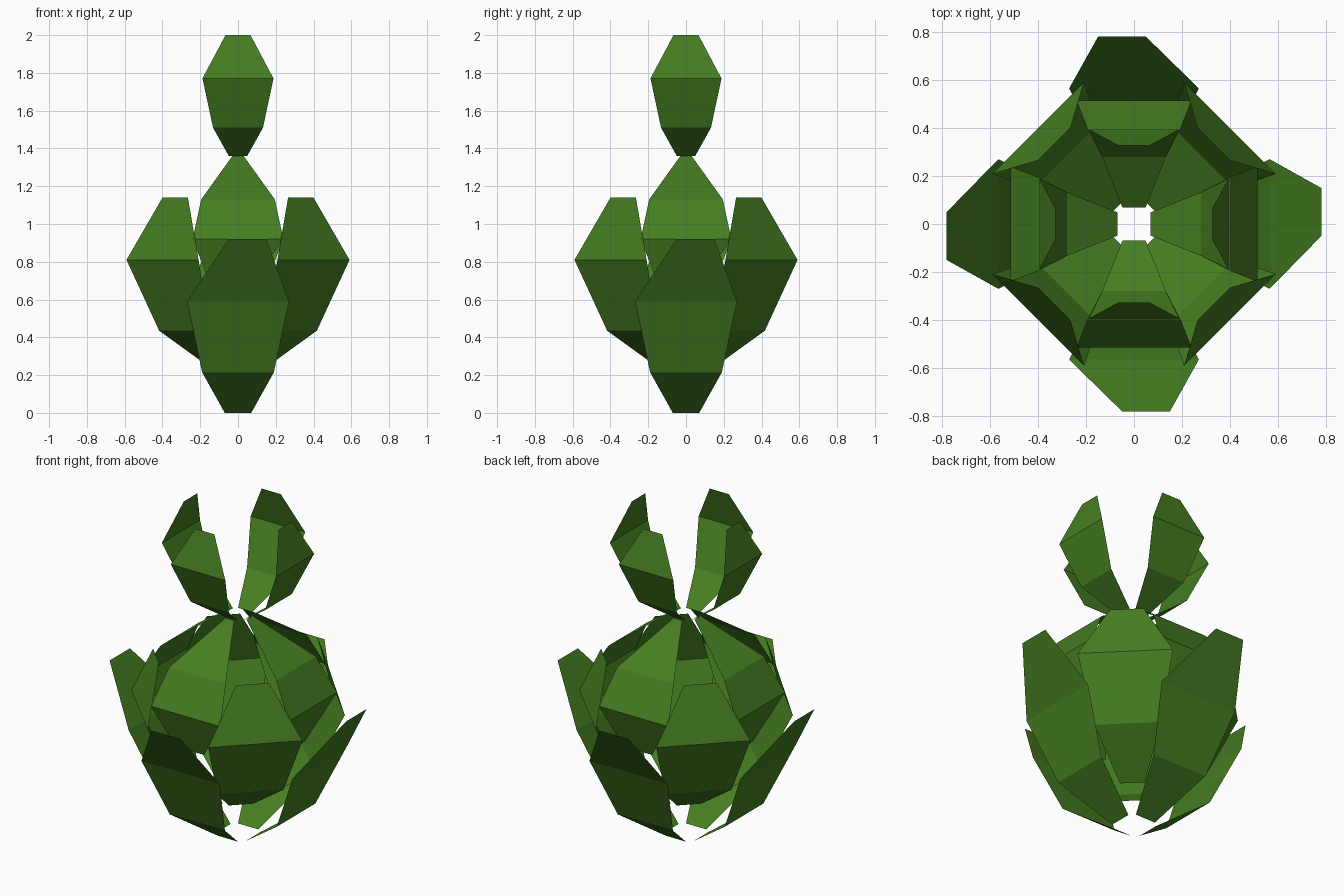
import bpy
import math

if "Cube" in bpy.data.objects:
    bpy.data.objects.remove(bpy.data.objects["Cube"])

green = bpy.data.materials.new("leaf_green")
green.diffuse_color = (0.06, 0.21, 0.015, 1)
green.use_nodes = True
green.node_tree.nodes["Principled BSDF"].inputs["Base Color"].default_value = green.diffuse_color


def leaf_ring(name, rows, start_angle):
    """Four thin leaves; each row is (radius, height, half width, sideways skew)."""
    for i in range(4):
        a = start_angle + i * math.pi / 2
        out = (math.cos(a), math.sin(a))
        side = (-out[1], out[0])
        verts = []
        for r, z, hw, skew in rows:
            for t in (skew - hw, skew + hw):
                verts.append((out[0] * r + side[0] * t, out[1] * r + side[1] * t, z))
        faces = [(2 * k, 2 * k + 1, 2 * k + 3, 2 * k + 2) for k in range(len(rows) - 1)]
        mesh = bpy.data.meshes.new(f"{name}_{i + 1}")
        mesh.from_pydata(verts, [], faces)
        mesh.materials.append(green)
        obj = bpy.data.objects.new(f"{name}_{i + 1}", mesh)
        bpy.context.collection.objects.link(obj)


def scaled(rows, s, z0):
    return [(r * s, z * s + z0, hw * s, k * s) for r, z, hw, k in rows]


# Shared leaf shape: base, lower bend, widest row
body = [(0.10, 0.0, 0.07, 0), (0.40, 0.215, 0.19, 0), (0.565, 0.59, 0.27, 0)]
curled = body + [(0.47, 0.92, 0.095, 0)]
flared = body + [(0.78, 0.92, 0.10, 0.05)]

# Outer leaves with flared tips
leaf_ring("outer_leaf", flared, 0)

# Diagonal leaves with curled tips
leaf_ring("diagonal_leaf", scaled(curled, 1.0, 0.22), math.pi / 4)

# Domed bud leaves hanging from the neck
bud = [(0.08, 1.36, 0.03, 0), (0.40, 1.13, 0.195, 0),
       (0.515, 0.92, 0.24, 0), (0.42, 0.66, 0.10, -0.04)]
leaf_ring("bud_leaf", bud, 0)

# Small crown leaves on top
leaf_ring("crown_leaf", scaled(curled, 0.696, 1.36), 0)
